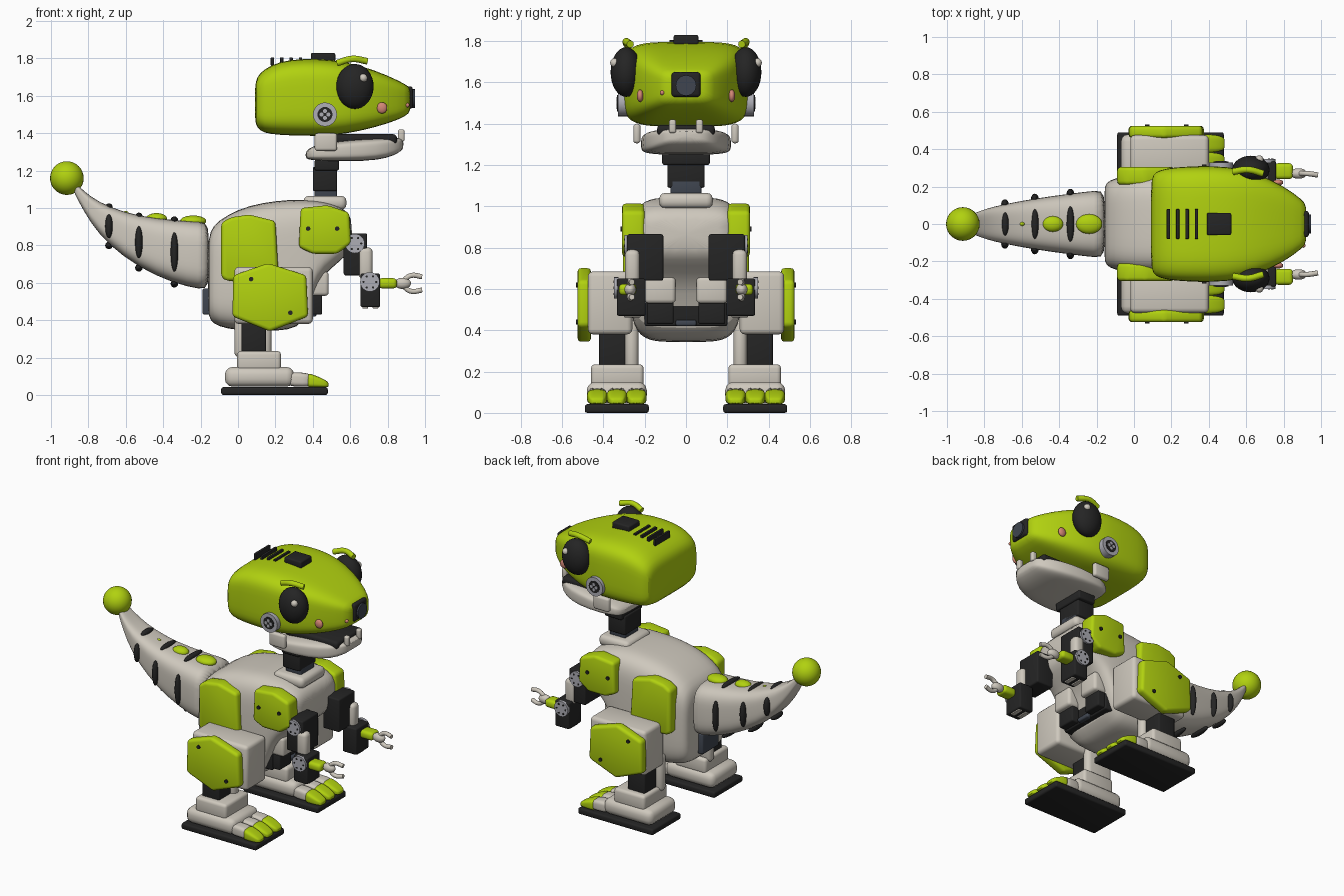
import bpy, bmesh, math
from mathutils import Matrix, Vector

if "Cube" in bpy.data.objects:
    bpy.data.objects.remove(bpy.data.objects["Cube"])


def material(name, r, g, b):
    m = bpy.data.materials.new(name)
    m.use_nodes = True
    m.diffuse_color = (r, g, b, 1)
    m.node_tree.nodes["Principled BSDF"].inputs["Base Color"].default_value = (r, g, b, 1)
    return m


GREEN = material("lime green", 0.44, 0.64, 0.005)
BEIGE = material("warm beige", 0.62, 0.58, 0.51)
BLACK = material("soft black", 0.018, 0.018, 0.018)
SLATE = material("dark slate", 0.05, 0.06, 0.08)
GREY = material("steel grey", 0.42, 0.42, 0.46)
PINK = material("dusty pink", 0.65, 0.24, 0.18)
parts = []


def finish(bm, name, mat, subsurf=0):
    bmesh.ops.recalc_face_normals(bm, faces=bm.faces)
    me = bpy.data.meshes.new(name)
    bm.to_mesh(me)
    bm.free()
    me.materials.append(mat)
    ob = bpy.data.objects.new(name, me)
    bpy.context.collection.objects.link(ob)
    parts.append(ob)
    if subsurf:
        ob.modifiers.new("smooth", "SUBSURF").levels = subsurf
        ob.modifiers["smooth"].render_levels = subsurf
    return ob


def bevel(bm, width):
    if width:
        bmesh.ops.bevel(bm, geom=bm.edges[:], offset=width, segments=3, profile=0.5, affect="EDGES")


def box(name, mat, x, y, z, r=0.01):
    """Rounded box from (low, high) ranges."""
    bm = bmesh.new()
    size = [abs(b - a) for a, b in (x, y, z)]
    mid = Vector([(a + b) / 2 for a, b in (x, y, z)])
    bmesh.ops.create_cube(bm, size=1, matrix=Matrix.LocRotScale(mid, None, size))
    bevel(bm, min(r, min(size) * 0.45))
    return finish(bm, name, mat)


def ball(name, mat, center, radii):
    bm = bmesh.new()
    bmesh.ops.create_uvsphere(bm, u_segments=28, v_segments=16, radius=1,
                              matrix=Matrix.LocRotScale(Vector(center), None, radii))
    return finish(bm, name, mat)


def disc(name, mat, center, r, depth, axis="Y", r2=None):
    bm = bmesh.new()
    turn = {"X": Matrix.Rotation(math.pi / 2, 4, "Y"), "Y": Matrix.Rotation(math.pi / 2, 4, "X")}[axis]
    bmesh.ops.create_cone(bm, cap_ends=True, segments=24, radius1=r, radius2=r2 or r, depth=depth,
                          matrix=Matrix.Translation(center) @ turn)
    return finish(bm, name, mat)


def plate(name, mat, outline, y0, y1, r=0.02):
    """Side-view outline extruded along y."""
    bm = bmesh.new()
    face = bm.faces.new([bm.verts.new((x, y0, z)) for x, z in outline])
    new = bmesh.ops.extrude_face_region(bm, geom=[face])["geom"]
    bmesh.ops.translate(bm, vec=(0, y1 - y0, 0), verts=[v for v in new if isinstance(v, bmesh.types.BMVert)])
    bevel(bm, r)
    return finish(bm, name, mat)


def loft(name, mat, sections, n=4.0, y=0):
    """Rounded-square rings along x; section = x, half width, bottom, top."""
    bm, rings, count = bmesh.new(), [], 32
    power = lambda v: math.copysign(abs(v) ** (2 / n), v)
    for x, w, lo, hi in sections:
        angles = [2 * math.pi * (i + 0.5) / count for i in range(count)]
        rings.append([bm.verts.new((x, y + w * power(math.cos(a)),
                                    (lo + hi) / 2 + (hi - lo) / 2 * power(math.sin(a)))) for a in angles])
    for a, b in zip(rings, rings[1:]):
        for i in range(count):
            bm.faces.new((a[i], a[(i + 1) % count], b[(i + 1) % count], b[i]))
    bm.faces.new(rings[0])
    bm.faces.new(rings[-1])
    return finish(bm, name, mat, 1)


def tube(name, mat, points, r):
    cu = bpy.data.curves.new(name, "CURVE")
    cu.dimensions, cu.bevel_depth, cu.bevel_resolution, cu.use_fill_caps = "3D", r, 3, True
    sp = cu.splines.new("BEZIER")
    sp.bezier_points.add(len(points) - 1)
    for bp, p in zip(sp.bezier_points, points):
        bp.co, bp.handle_left_type, bp.handle_right_type = p, "AUTO", "AUTO"
    cu.materials.append(mat)
    bpy.context.collection.objects.link(bpy.data.objects.new(name, cu))


# Head
loft("head", GREEN, [(.09, .22, 1.47, 1.65), (.1, .265, 1.43, 1.70), (.135, .29, 1.40, 1.74),
                     (.22, .305, 1.39, 1.785), (.35, .31, 1.385, 1.80), (.5, .31, 1.385, 1.795),
                     (.65, .275, 1.41, 1.765), (.8, .205, 1.45, 1.71), (.9, .13, 1.49, 1.66),
                     (.925, .10, 1.52, 1.64)], 4.5)
box("nose", BLACK, (.9, .935), (-.07, .07), (1.53, 1.65), .015)
disc("nose_lens", SLATE, (.935, 0, 1.585), .05, .02, "X")
ball("nose_spot", PINK, (.905, -.115, 1.55), (.012, .012, .012))
box("head_hatch", BLACK, (.39, .52), (-.06, .06), (1.78, 1.83))
for i in range(4):
    box(f"head_vent_{i}", BLACK, (.175 + .05 * i, .193 + .05 * i), (-.08, .08), (1.76, 1.806), .004)

# Jaw
loft("jaw", BEIGE, [(.36, .17, 1.265, 1.30), (.39, .2, 1.255, 1.33), (.5, .225, 1.25, 1.355),
                    (.68, .21, 1.25, 1.37), (.8, .17, 1.265, 1.375), (.87, .11, 1.30, 1.375),
                    (.885, .07, 1.32, 1.365)], 4.5)
box("mouth", BLACK, (.45, .85), (-.14, .14), (1.34, 1.395), .02)

# Neck
box("neck_base", BEIGE, (.35, .58), (-.13, .13), (.99, 1.065), .03)
box("neck_joint", SLATE, (.41, .53), (-.075, .075), (1.05, 1.13))
box("neck_servo", BLACK, (.40, .53), (-.09, .09), (1.09, 1.22))
box("neck_top", BLACK, (.41, .54), (-.115, .115), (1.2, 1.26))

# Body and tail
loft("body", BEIGE, [(-.16, .19, .44, .80), (-.15, .22, .40, .88), (-.11, .245, .365, .93), (0, .265, .345, .995),
                     (.13, .27, .34, 1.03), (.27, .27, .345, 1.045), (.36, .265, .38, 1.045),
                     (.42, .26, .60, 1.04), (.5, .25, .68, 1.025), (.58, .23, .745, .99),
                     (.61, .19, .79, .94)], 4.5)
loft("tail", BEIGE, [(-.15, .18, .565, .925), (-.2, .18, .565, .925), (-.34, .163, .595, .935),
                     (-.53, .137, .68, .955), (-.69, .107, .80, 1.005), (-.79, .083, .92, 1.06),
                     (-.86, .055, 1.05, 1.125), (-.88, .045, 1.09, 1.145)], 3.5)
ball("tail_ball", GREEN, (-.915, 0, 1.16), (.09, .09, .09))
for i, (x, w, lo, hi) in enumerate([(-.34, .163, .595, .935), (-.53, .137, .68, .955), (-.69, .107, .80, 1.005)]):
    mid, tall = (lo + hi) / 2, (hi - lo) / 2
    for s in (-1, 1):
        ball(f"tail_side_rib_{i}", BLACK, (x, s * w, mid), (.02, .025, tall * .62))
        ball(f"tail_ridge_rib_{i}", BLACK, (x, 0, mid + s * tall), (.02, w * .58, .02))
for x, z, r in ((-.24, .93, .07), (-.435, .943, .056), (-.6, .97, .016)):
    ball("tail_spot", GREEN, (x, 0, z), (r, r * .75, .03 if r > .03 else .014))
box("rear_plate", SLATE, (-.19, -.12), (-.09, .09), (.43, .57))
box("belly_bar", SLATE, (.3, .42), (-.05, .05), (.42, .45))
box("pelvis", BLACK, (.25, .40), (-.2, .2), (.42, .62))

for side, s in (("right", -1), ("left", 1)):
    ys = lambda a, b: (s * a, s * b) if s > 0 else (s * b, s * a)
    nm = lambda part: f"{side}_{part}"

    # Face details
    ball(nm("eye"), BLACK, (.625, s * .29, 1.65), (.1, .075, .12))
    ball(nm("eye_glint"), BEIGE, (.67, s * .345, 1.695), (.022, .022, .022))
    tube(nm("eyebrow"), GREEN, [(.53, s * .28, 1.775), (.61, s * .29, 1.797), (.69, s * .27, 1.785)], .018)
    disc(nm("ear"), GREY, (.465, s * .305, 1.5), .064, .05)
    disc(nm("ear_ring"), BLACK, (.465, s * .325, 1.5), .04, .016)
    for dx, dz in ((1, 0), (-1, 0), (0, 1), (0, -1)):
        disc(nm("ear_cell"), GREY, (.465 + dx * .018, s * .33, 1.5 + dz * .018), .011, .012)
    ball(nm("cheek"), PINK, (.77, s * .222, 1.535), (.028, .016, .03))
    box(nm("jaw_hinge"), BEIGE, (.41, .53), ys(.22, .255), (1.305, 1.40), .015)
    box(nm("front_tooth"), BEIGE, (.855, .89), ys(.048, .082), (1.355, 1.42), .01)

    # Body armour
    plate(nm("flank_plate"), GREEN, [(-.09, .63), (-.09, .92), (-.04, .95), (.06, .965), (.2, .93),
                                     (.215, .67), (.17, .61), (-.06, .61)], s * .21, s * .305)
    plate(nm("shoulder_plate"), GREEN, [(.325, .79), (.335, 1.0), (.48, 1.015), (.595, .975), (.605, .81),
                                        (.53, .755), (.4, .755)], s * .2, s * .31)
    for x in (.375, .53):
        disc(nm("shoulder_bolt"), BLACK, (x, s * .31, .89), .012, .016)

    # Arm
    box(nm("shoulder_servo"), BLACK, (.565, .69), ys(.11, .285), (.64, .865))
    box(nm("upper_arm"), BEIGE, (.645, .72), ys(.225, .295), (.62, .79), .025)
    box(nm("elbow_servo"), BLACK, (.655, .76), ys(.195, .335), (.47, .65))
    for x, y, z in ((.625, .288, .81), (.705, .338, .605)):
        disc(nm("arm_disc"), GREY, (x, s * y, z), .052, .02)
        for k in range(6):
            a = k * math.pi / 3
            disc(nm("disc_screw"), BLACK, (x + .034 * math.cos(a), s * (y + .01), z + .034 * math.sin(a)), .006, .006)
    for x in (.68, .735):
        box(nm("servo_lug"), BEIGE, (x - .015, x + .015), ys(.22, .3), (.462, .48), .004)
    box(nm("cuff"), GREEN, (.75, .85), ys(.24, .325), (.57, .625), .02)
    ball(nm("wrist"), BEIGE, (.88, s * .27, .597), (.045, .028, .03))
    for d in (-1, 1):
        tube(nm("claw"), BEIGE, [(.88, s * .27, .597 + d * .012), (.925, s * .27, .597 + d * .042),
                                 (.983, s * .262, .597 + d * .036)], .014)

    # Hip and thigh
    box(nm("hip_block"), BEIGE, (.36, .485), ys(.05, .2), (.53, .66), .02)
    box(nm("hip_servo"), BLACK, (.3, .45), ys(.06, .19), (.43, .54))
    box(nm("thigh"), BEIGE, (-.02, .4), ys(.26, .475), (.38, .685), .025)
    plate(nm("thigh_plate"), GREEN, [(-.03, .42), (-.025, .64), (.16, .705), (.365, .64), (.375, .42),
                                     (.17, .34)], s * .46, s * .525)
    for x, z in ((.07, .62), (.28, .44)):
        disc(nm("thigh_bolt"), BLACK, (x, s * .525, z), .012, .016)

    # Shin and foot
    box(nm("shin_strut"), BEIGE, (-.02, .18), ys(.23, .295), (.2, .46), .03)
    box(nm("shin_servo"), BLACK, (.02, .15), ys(.26, .42), (.21, .39))
    box(nm("ankle"), BEIGE, (-.005, .23), ys(.205, .46), (.13, .235), .02)
    box(nm("foot"), BEIGE, (-.07, .3), ys(.19, .48), (.045, .15), .04)
    box(nm("sole"), BLACK, (-.09, .48), ys(.18, .49), (0, .042), .012)
    for k in (-1, 0, 1):
        y = s * (.335 + k * .095)
        loft(nm("toe"), BEIGE, [(.24, .045, .045, .125), (.36, .045, .045, .12), (.39, .045, .045, .112)], 3.5, y)
        loft(nm("toe_claw"), GREEN, [(.37, .049, .04, .115), (.385, .05, .04, .115), (.44, .046, .04, .095),
                                     (.475, .036, .042, .075), (.485, .025, .045, .065)], 3.5, y)

# Smooth shading with crisp corners
bpy.ops.object.select_all(action="DESELECT")
for ob in parts:
    ob.select_set(True)
bpy.context.view_layer.objects.active = parts[0]
bpy.ops.object.shade_smooth_by_angle(angle=math.radians(40))
